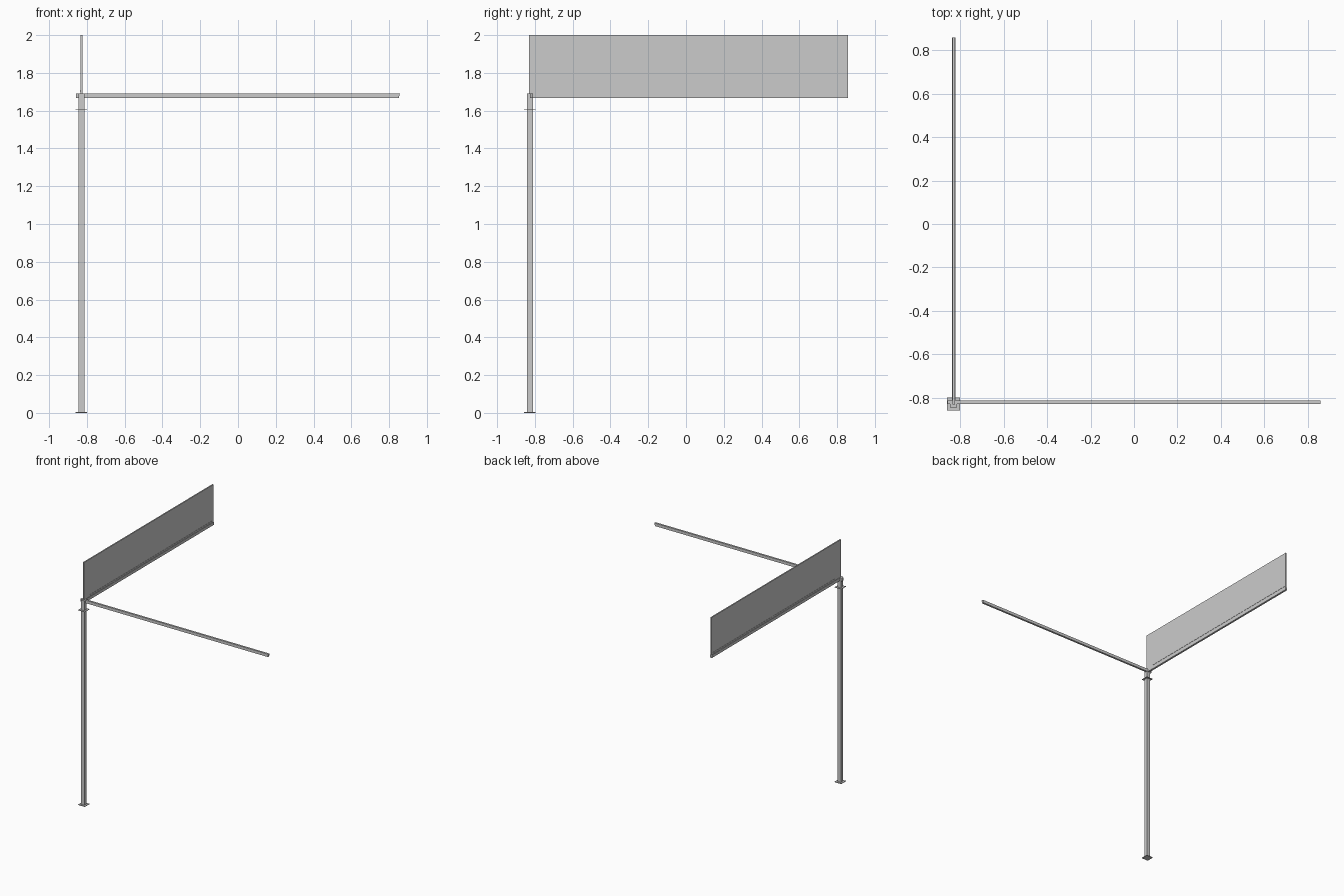
import bpy, bmesh
from mathutils import Vector

if "Cube" in bpy.data.objects:
    bpy.data.objects.remove(bpy.data.objects["Cube"])


def box(name, x, y, z):
    """Axis-aligned box from (min, max) ranges."""
    bm = bmesh.new()
    bmesh.ops.create_cube(bm, size=1)
    for v in bm.verts:
        v.co = Vector([r[1] if c > 0 else r[0] for r, c in zip((x, y, z), v.co)])
    me = bpy.data.meshes.new(name)
    bm.to_mesh(me)
    bm.free()
    ob = bpy.data.objects.new(name, me)
    bpy.context.collection.objects.link(ob)
    return ob


def around(c, w):
    return (c - w / 2, c + w / 2)


PX, PY = -0.829, -0.827   # post axis
END = 0.857               # far end of both arms

# square post with foot plate and collar plate
box("post", around(PX, 0.032), around(PY, 0.032), (0, 1.69))
box("foot_plate", around(PX, 0.06), around(PY, 0.06), (0, 0.005))
box("collar_plate", around(PX, 0.06), around(PY, 0.06), (1.606, 1.610))

# cross rail through the post head, with its far end cut at a slight angle
rail = box("front_rail", (-END, END), around(-0.819, 0.016), (1.667, 1.691))
for v in rail.data.vertices:
    if v.co.x > 0 and v.co.z < 1.68:
        v.co.x -= 0.006

# side rail carrying the upright panel
box("side_rail", around(PX, 0.016), (-0.831, END), (1.667, 1.691))
box("panel", around(PX, 0.010), (-0.831, END), (1.691, 2.0))

# thin retaining strip along the panel's lower edge
box("panel_strip", around(PX, 0.014), (-0.75, 0.848), (1.701, 1.706))
